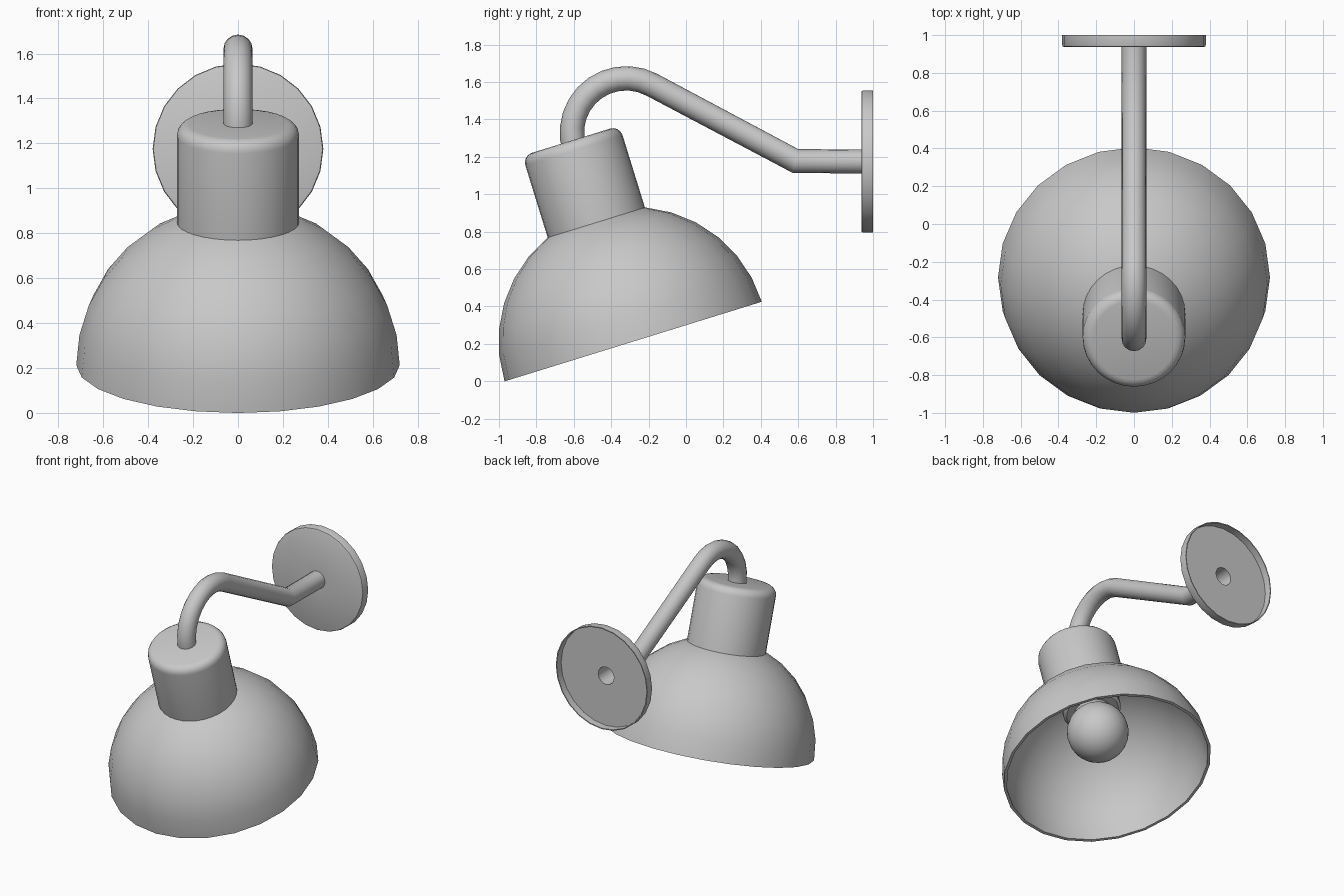
import bpy
import bmesh
from math import sin, cos, pi, radians
from mathutils import Matrix

cube = bpy.data.objects.get("Cube")
if cube:
    bpy.data.objects.remove(cube, do_unlink=True)

grey = bpy.data.materials.new("light grey")
grey.use_nodes = True
COLOUR = (0.58, 0.58, 0.58, 1)
grey.diffuse_color = COLOUR
grey.node_tree.nodes["Principled BSDF"].inputs["Base Color"].default_value = COLOUR


def arc(radius, start, end, steps, cx=0.0, cy=0.0):
    """Points of a circular arc, angles in degrees."""
    angles = [radians(start + (end - start) * i / steps) for i in range(steps + 1)]
    return [(cx + radius * cos(a), cy + radius * sin(a)) for a in angles]


def lathe(name, profile, matrix, sides=24, closed=False):
    """Turn a (radius, height) profile around the local z axis."""
    bm = bmesh.new()
    rings = [[bm.verts.new((r * cos(2 * pi * i / sides), r * sin(2 * pi * i / sides), h))
              for i in range(sides)] for r, h in profile]
    pairs = list(zip(rings, rings[1:]))
    if closed:
        pairs.append((rings[-1], rings[0]))
    for low, high in pairs:
        for i in range(sides):
            j = (i + 1) % sides
            bm.faces.new((low[i], low[j], high[j], high[i]))
    bmesh.ops.remove_doubles(bm, verts=bm.verts, dist=0.0005)
    bmesh.ops.recalc_face_normals(bm, faces=bm.faces)
    for face in bm.faces:
        face.smooth = True
    mesh = bpy.data.meshes.new(name)
    bm.to_mesh(mesh)
    bm.free()
    mesh.set_sharp_from_angle(angle=radians(35))
    mesh.materials.append(grey)
    obj = bpy.data.objects.new(name, mesh)
    obj.matrix_world = matrix
    bpy.context.collection.objects.link(obj)
    return obj


# Everything in the lamp head shares one tilted axis through the rim centre
head = Matrix.Translation((0, -0.2825, 0.2125)) @ Matrix.Rotation(radians(17.2), 4, "X")

# Hemispherical shade with a thin wall
lathe("shade", arc(0.72, 0, 90, 8) + arc(0.70, 90, 0, 8), head, closed=True)

# Cap with a rounded top edge
lathe("cap", [(0, 0.666), (0.272, 0.666)] + arc(0.053, 0, 90, 4, 0.219, 1.071) + [(0, 1.124)],
      head, sides=32)

# Socket and bulb inside the shade
lathe("socket", [(0, 0.53), (0.18, 0.53), (0.2, 0.55), (0.2, 0.69), (0, 0.69)], head)
lathe("bulb", arc(0.21, -90, 50, 14, 0, 0.34) + [(0.12, 0.56), (0, 0.56)], head)

# Wall plate, a shallow dish open at the back with a hole for the arm
wall = Matrix.Translation((0, 1, 1.175)) @ Matrix.Rotation(radians(90), 4, "X")
lathe("wall_plate",
      [(0.065, 0.063), (0.37, 0.063), (0.377, 0.06), (0.38, 0.053), (0.38, 0),
       (0.373, 0), (0.373, 0.053), (0.065, 0.053)], wall, closed=True)

# Bent tubular arm
path = [(-0.595, 1.24)] + arc(0.29, 187, 62, 10, -0.32, 1.33) + [(0.585, 1.178), (0.945, 1.175)]
curve = bpy.data.curves.new("arm", "CURVE")
curve.dimensions = "3D"
curve.bevel_depth = 0.065
curve.bevel_resolution = 6
spline = curve.splines.new("POLY")
spline.points.add(len(path) - 1)
for point, (y, z) in zip(spline.points, path):
    point.co = (0, y, z, 1)
curve.materials.append(grey)
arm = bpy.data.objects.new("arm", curve)
bpy.context.collection.objects.link(arm)
bpy.ops.object.select_all(action="DESELECT")
arm.select_set(True)
bpy.context.view_layer.objects.active = arm
bpy.ops.object.convert(target="MESH")
bpy.ops.object.shade_smooth_by_angle(angle=radians(35))
